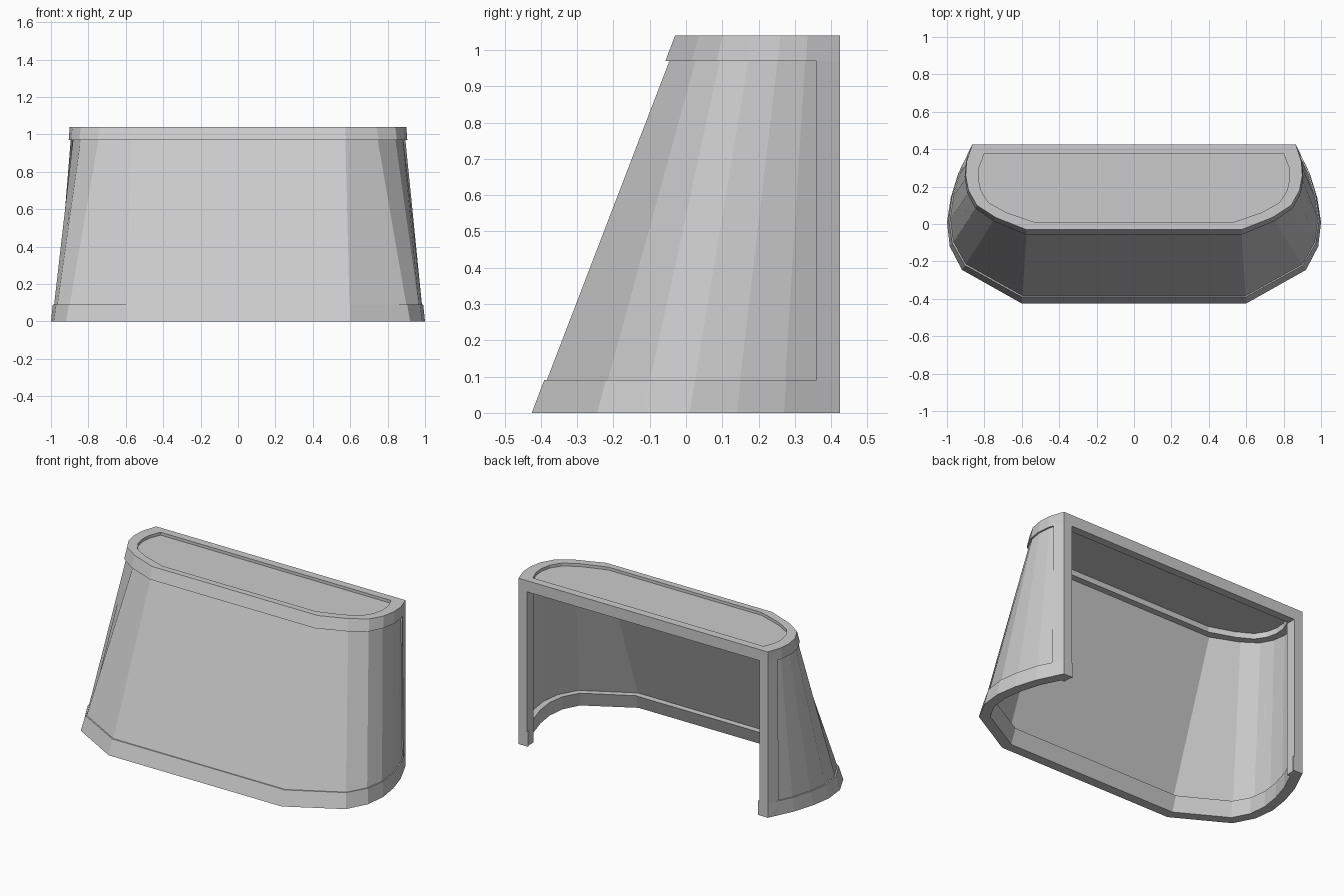
import bpy, bmesh
from mathutils import Vector

if "Cube" in bpy.data.objects:
    bpy.data.objects.remove(bpy.data.objects["Cube"])

H = 1.04
# Right half outlines (front centre to back) at floor and top
BASE = [(.60, -.425), (.92, -.245), (.985, -.12), (1.0, .01), (.98, .14), (.94, .27), (.865, .425)]
TOP = [(.575, -.03), (.74, .035), (.84, .10), (.885, .18), (.90, .26), (.895, .335), (.865, .425)]


def outline(z, inset=0.0, back=.425):
    """U-shaped outline at height z, offset inward, cut off at y = back."""
    half = [Vector(a).lerp(Vector(b), z / H) for a, b in zip(BASE, TOP)]
    pts = [Vector((-half[0].x, half[0].y))] + half
    dirs = [(b - a).normalized() for a, b in zip(pts, pts[1:])]
    norms = [Vector((-d.y, d.x)) for d in dirs]
    out = []
    for i in range(1, len(pts) - 1):
        m = norms[i - 1] + norms[i]
        out.append(pts[i] + m * (2 * inset / m.length_squared))
    end, d = pts[-1] + norms[-1] * inset, dirs[-1]
    out.append(end + d * ((back - end.y) / d.y))
    return [Vector((-p.x, p.y, z)) for p in reversed(out)] + [Vector((p.x, p.y, z)) for p in out]


def finish(name, bm):
    bmesh.ops.recalc_face_normals(bm, faces=bm.faces)
    me = bpy.data.meshes.new(name)
    bm.to_mesh(me)
    bm.free()
    ob = bpy.data.objects.new(name, me)
    bpy.context.collection.objects.link(ob)
    return ob


def sweep(name, rails, closed=False):
    """Join matching points of the rails into a solid strip."""
    bm = bmesh.new()
    secs = [[bm.verts.new(p) for p in s] for s in zip(*rails)]
    pairs = list(zip(secs, secs[1:]))
    if closed:
        pairs.append((secs[-1], secs[0]))
    else:
        bm.faces.new(secs[0])
        bm.faces.new(secs[-1])
    for a, b in pairs:
        for i in range(len(a)):
            j = (i + 1) % len(a)
            bm.faces.new((a[i], a[j], b[j], b[i]))
    return finish(name, bm)


# Thin sloping shell between the frames
sweep("shell_wall", [outline(.05, .007, .40), outline(1.0, .011, .40),
                     outline(1.0, .026, .40), outline(.05, .022, .40)])

# Thick rim along the floor
sweep("bottom_rim", [outline(0), outline(.09), outline(.09, .06), outline(0, .06)])


# Rim around the top, including the beam across the open back
def top_inner(z):
    return [Vector((p.x * .925, .01 + (p.y + .03) * .802, z)) for p in outline(H)]


sweep("top_rim", [outline(.97), outline(H), top_inner(H), top_inner(.97)], closed=True)

# Recessed top panel
bm = bmesh.new()
low, high = [[bm.verts.new(p) for p in top_inner(z)] for z in (1.005, 1.022)]
bm.faces.new(low)
bm.faces.new(high)
for i in range(len(low)):
    j = (i + 1) % len(low)
    bm.faces.new((low[i], low[j], high[j], high[i]))
finish("top_panel", bm)

# Upright posts at the open back
for side, label in ((-1, "left"), (1, "right")):
    ends = []
    for z in (0, .97):
        back, front = outline(z)[-1].x, outline(z, 0, .36)[-1].x
        ends.append([Vector((side * x, y, z)) for x, y in
                     ((back, .425), (front, .36), (.807, .36), (.807, .425))])
    sweep(label + "_back_post", list(zip(*ends)))
